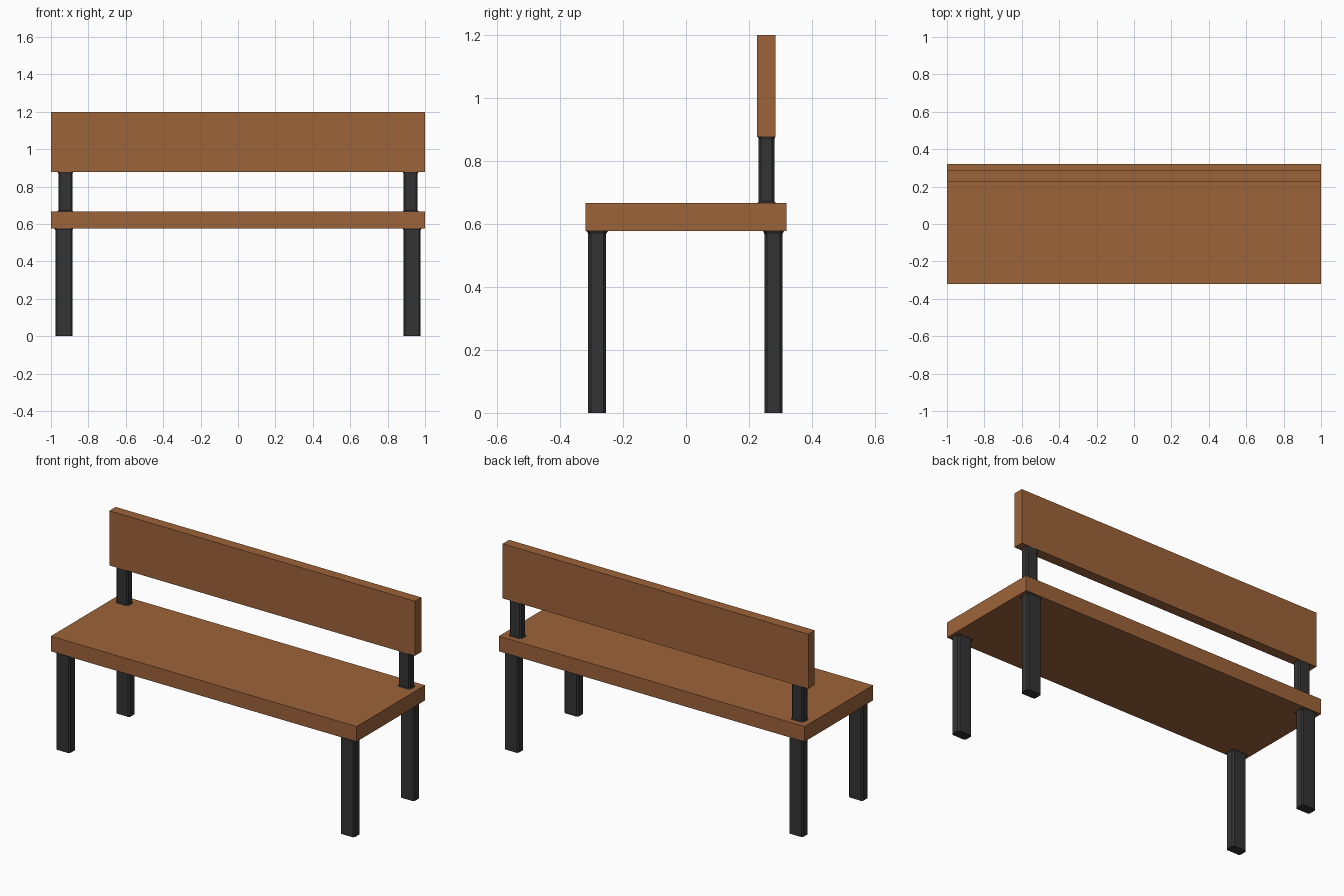
import bpy
import bmesh

cube = bpy.data.objects.get("Cube")
if cube:
    bpy.data.objects.remove(cube, do_unlink=True)


def make_material(name, rgb):
    mat = bpy.data.materials.new(name)
    mat.use_nodes = True
    color = (*rgb, 1.0)
    mat.diffuse_color = color
    mat.node_tree.nodes["Principled BSDF"].inputs["Base Color"].default_value = color
    return mat


wood = make_material("warm_brown_wood", (0.34, 0.127, 0.042))
metal = make_material("dark_grey_metal", (0.034, 0.034, 0.034))


def add_object(name, bm, mat):
    bmesh.ops.recalc_face_normals(bm, faces=bm.faces)
    mesh = bpy.data.meshes.new(name)
    bm.to_mesh(mesh)
    bm.free()
    mesh.materials.append(mat)
    obj = bpy.data.objects.new(name, mesh)
    bpy.context.collection.objects.link(obj)


def plank(name, size, center):
    bm = bmesh.new()
    bmesh.ops.create_cube(bm, size=1)
    bmesh.ops.scale(bm, vec=size, verts=bm.verts)
    bmesh.ops.translate(bm, vec=center, verts=bm.verts)
    add_object(name, bm, wood)


def post(name, x, y, width, depth, levels, chamfer=0.008):
    """Chamfered rectangular column through (height, flare) levels."""
    bm = bmesh.new()
    rings = []
    for z, flare in levels:
        w, d = width / 2 + flare, depth / 2 + flare
        c = chamfer
        outline = [(w - c, -d), (w, c - d), (w, d - c), (w - c, d),
                   (c - w, d), (-w, d - c), (-w, c - d), (c - w, -d)]
        rings.append([bm.verts.new((x + px, y + py, z)) for px, py in outline])
    for low, high in zip(rings, rings[1:]):
        for i in range(len(low)):
            j = (i + 1) % len(low)
            bm.faces.new((low[i], low[j], high[j], high[i]))
    bm.faces.new(rings[0][::-1])
    bm.faces.new(rings[-1])
    add_object(name, bm, metal)


# Wooden boards
plank("seat", (2.0, 0.64, 0.09), (0, 0, 0.622))
plank("backrest", (2.0, 0.06, 0.323), (0, 0.255, 1.0385))

# Legs and backrest supports, slightly flared where they meet the boards
for side, sign in (("left", 1), ("right", -1)):
    for end, y in (("front", -0.282), ("back", 0.278)):
        post(f"{end}_{side}_leg", sign * 0.931, y, 0.092, 0.057,
             [(0, 0), (0.569, 0), (0.577, 0.005)])
    post(f"{side}_backrest_support", sign * 0.923, 0.256, 0.076, 0.05,
         [(0.667, 0.005), (0.671, 0), (0.869, 0), (0.877, 0.003)])
